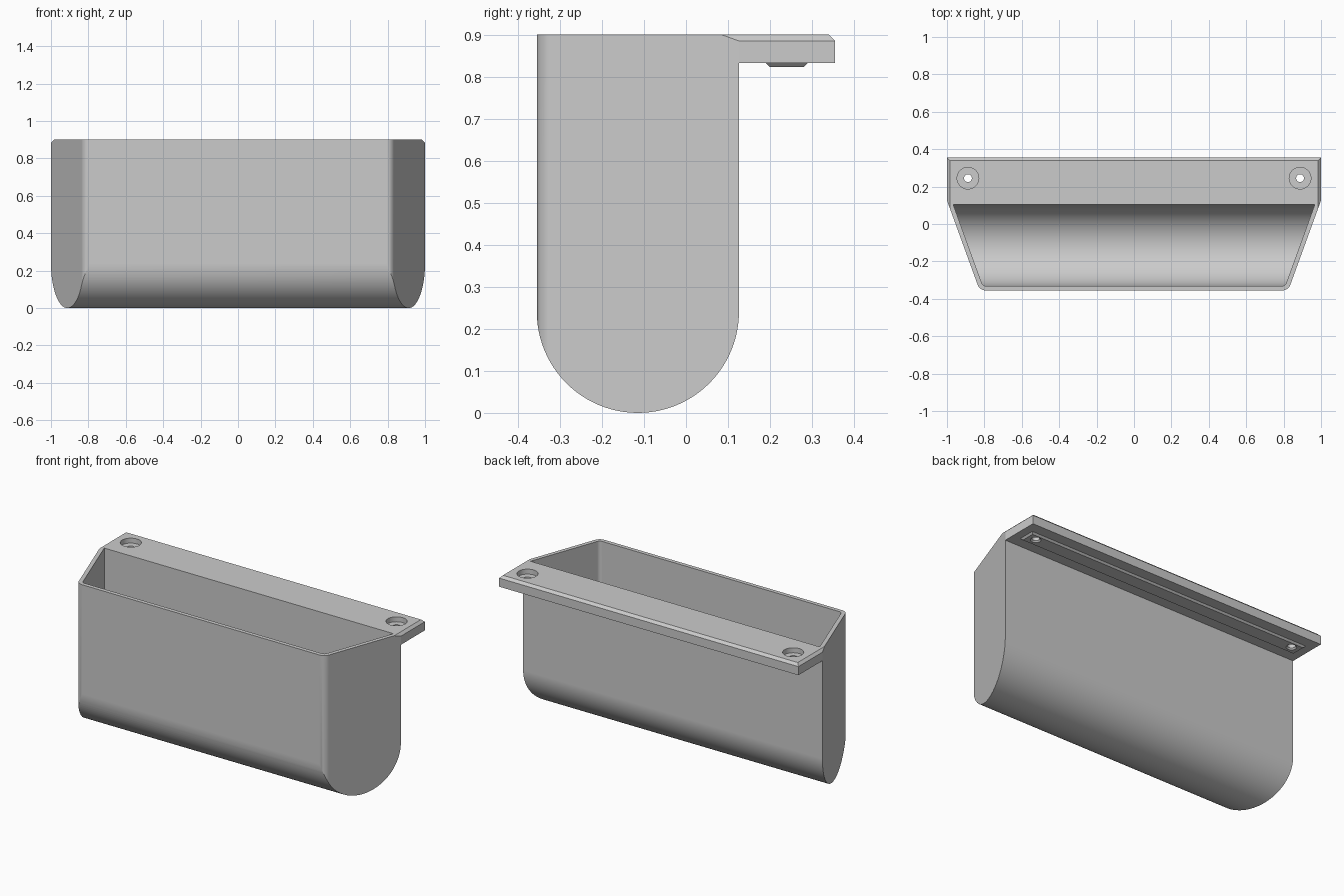
import bpy, bmesh
from math import sin, cos, pi, tan, radians
from mathutils import Vector

if "Cube" in bpy.data.objects:
    bpy.data.objects.remove(bpy.data.objects["Cube"])

TOP, BACK, FRONT, WALL_BACK = 0.9, 0.355, -0.355, 0.126
LIP_BOTTOM, CHAMFER, WALL = 0.833, 0.015, 0.024
SLOPE = tan(radians(20))
HOLE_X, HOLE_Y = 0.888, 0.245

plastic = bpy.data.materials.new("grey plastic")
plastic.use_nodes = True
plastic.diffuse_color = (0.6, 0.6, 0.6, 1)
plastic.node_tree.nodes["Principled BSDF"].inputs["Base Color"].default_value = (0.6, 0.6, 0.6, 1)


def make_object(name, bm):
    bmesh.ops.recalc_face_normals(bm, faces=bm.faces)
    mesh = bpy.data.meshes.new(name)
    bm.to_mesh(mesh)
    bm.free()
    mesh.materials.append(plastic)
    obj = bpy.data.objects.new(name, mesh)
    bpy.context.collection.objects.link(obj)
    return obj


def prism(name, points, place, lo, hi):
    """Extrude a 2D outline; place(u, v, w) maps it to 3D."""
    bm = bmesh.new()
    face = bm.faces.new([bm.verts.new(place(u, v, lo)) for u, v in points])
    shift = Vector(place(0, 0, hi)) - Vector(place(0, 0, lo))
    new = bmesh.ops.extrude_face_region(bm, geom=[face])["geom"]
    bmesh.ops.translate(bm, vec=shift, verts=[g for g in new if isinstance(g, bmesh.types.BMVert)])
    if not face.is_valid or len(bm.faces) < len(points) + 2:
        bm.faces.new([v for v in bm.verts][:len(points)])
    return make_object(name, bm)


def from_side(u, v, w): return (w, u, v)
def from_top(u, v, w): return (u, v, w)
def from_front(u, v, w): return (u, w, v)


def combine(target, tool, operation):
    """Apply a boolean and remove the tool."""
    mod = target.modifiers.new("cut", "BOOLEAN")
    mod.operation, mod.solver, mod.object = operation, "EXACT", tool
    bpy.ops.object.select_all(action="DESELECT")
    bpy.context.view_layer.objects.active = target
    target.select_set(True)
    bpy.ops.object.modifier_apply(modifier=mod.name)
    bpy.data.objects.remove(tool)


def trough(front, back, bottom):
    """Half-round bottom, from the back wall to the front wall."""
    r, mid, n = (back - front) / 2, (back + front) / 2, 48
    return [(mid + r * cos(pi * i / n), bottom + r - r * sin(pi * i / n)) for i in range(n + 1)]


def tapered_plan(inset, radius):
    """Trapezoid with rounded front corners, running on past the back."""
    front = FRONT + inset
    side = inset / cos(radians(20))

    def edge(y): return 1 - side - SLOPE * (WALL_BACK - y)
    cy = front + radius
    cx = edge(cy) - radius / cos(radians(20))
    right = [(edge(0.6), 0.6)]
    for i in range(9):
        a = radians(-20 - 70 * i / 8)
        right.append((cx + radius * cos(a), cy + radius * sin(a)))
    return right + [(-x, y) for x, y in reversed(right)]


# Bin and mounting lip: side, top and front outlines intersected
rise = 0.3
side = trough(FRONT, WALL_BACK, 0) + [
    (FRONT, TOP + rise), (BACK - CHAMFER - rise, TOP + rise),
    (BACK, TOP - CHAMFER), (BACK, LIP_BOTTOM), (WALL_BACK, LIP_BOTTOM)]
holder = prism("wall_bin", side, from_side, -1.3, 1.3)
combine(holder, prism("plan", tapered_plan(0, 0.045), from_top, -0.2, 1.5), "INTERSECT")
outline = [(1, -0.1), (1, TOP - CHAMFER), (1 - CHAMFER, TOP)]
outline += [(-x, z) for x, z in reversed(outline)]
combine(holder, prism("outline", outline, from_front, -1, 1), "INTERSECT")

# Hollow inside
inner = trough(FRONT + WALL, WALL_BACK - WALL + 0.002, WALL)
inner += [(FRONT + WALL, 1.1), (WALL_BACK - WALL + 0.002, 1.1)]
cavity = prism("cavity", inner, from_side, -1.2, 1.2)
combine(cavity, prism("inner_plan", tapered_plan(WALL, 0.022), from_top, -0.3, 1.4), "INTERSECT")
combine(holder, cavity, "DIFFERENCE")

# Shallow bevelled rib under the lip
bm = bmesh.new()
bmesh.ops.create_cube(bm, size=1)
for v in bm.verts:
    low = v.co.z < 0
    spread = 0 if low else 0.03
    v.co = ((0.94 + spread) * 2 * v.co.x, 0.24 + (0.04 + spread) * 2 * v.co.y,
            0.823 if low else 0.853)
combine(holder, make_object("rib", bm), "UNION")

# Screw holes: counterbore, shaft and flared lower rim
for sx in (-1, 1):
    for r_low, r_high, lo, hi in ((0.058, 0.058, 0.87, 1.0),
                                  (0.021, 0.021, 0.78, 0.95),
                                  (0.034, 0.014, 0.818, 0.838)):
        bm = bmesh.new()
        bmesh.ops.create_cone(bm, cap_ends=True, segments=32, radius1=r_low,
                              radius2=r_high, depth=hi - lo)
        bmesh.ops.translate(bm, vec=(sx * HOLE_X, HOLE_Y, (lo + hi) / 2), verts=bm.verts)
        combine(holder, make_object("hole", bm), "DIFFERENCE")

# Smooth curves, crisp edges
bpy.ops.object.select_all(action="DESELECT")
holder.select_set(True)
bpy.context.view_layer.objects.active = holder
bpy.ops.object.shade_smooth_by_angle(angle=radians(18))
weighted = holder.modifiers.new("even_normals", "WEIGHTED_NORMAL")
weighted.keep_sharp = True
